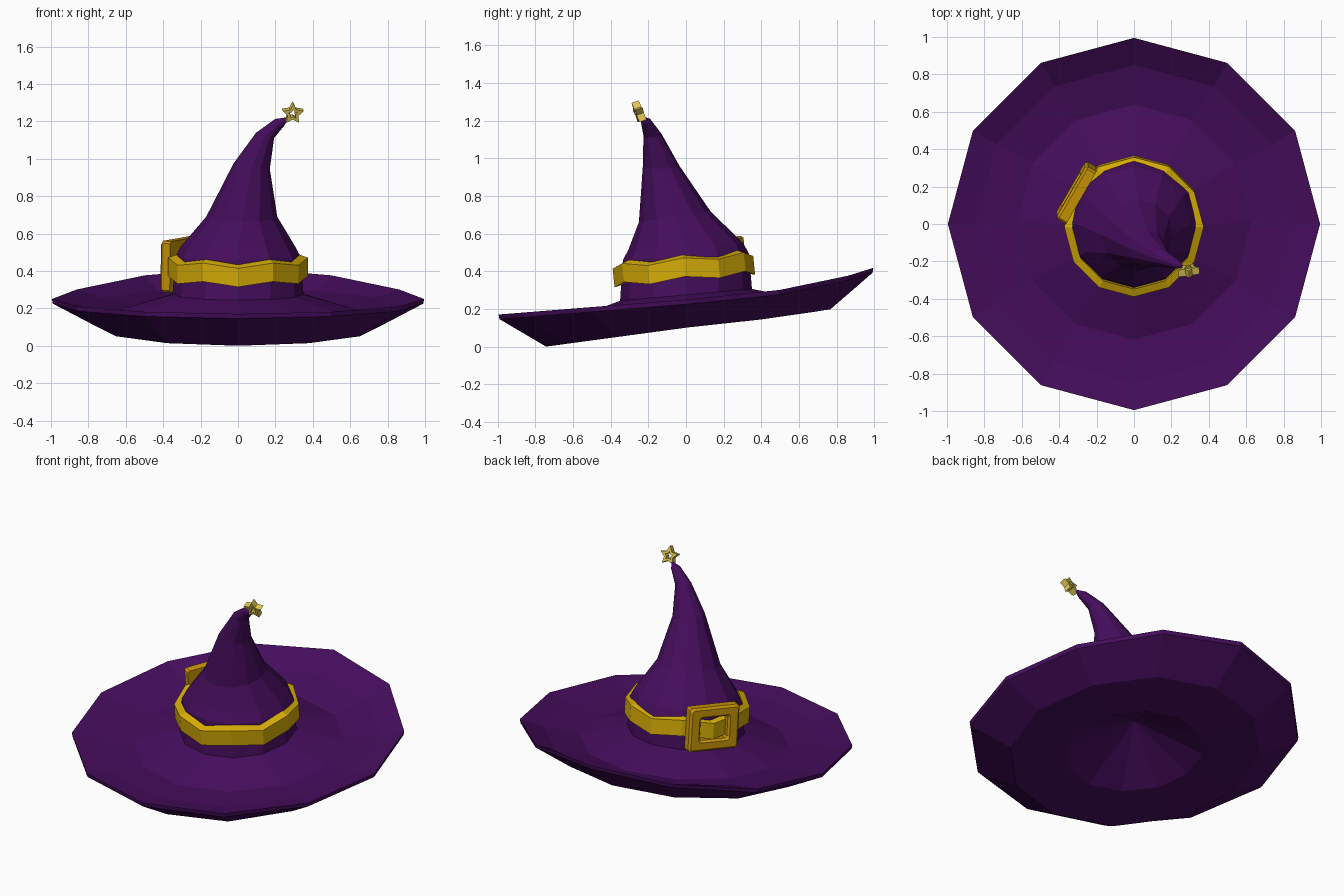
import bpy, bmesh, math
from mathutils import Vector, Matrix

if "Cube" in bpy.data.objects:
    bpy.data.objects.remove(bpy.data.objects["Cube"])

N = 12


def material(name, rgb):
    m = bpy.data.materials.new(name)
    m.diffuse_color = (*rgb, 1)
    m.use_nodes = True
    m.node_tree.nodes["Principled BSDF"].inputs["Base Color"].default_value = m.diffuse_color
    return m


PURPLE = material("purple_felt", (0.060, 0.004, 0.108))
GOLD = material("gold_band", (0.68, 0.42, 0.002))
BRASS = material("brass_buckle", (0.60, 0.31, 0.002))
STAR = material("pale_gold", (0.74, 0.57, 0.09))


def finish(name, bm, mat):
    bmesh.ops.recalc_face_normals(bm, faces=bm.faces)
    me = bpy.data.meshes.new(name)
    bm.to_mesh(me)
    bm.free()
    me.materials.append(mat)
    ob = bpy.data.objects.new(name, me)
    bpy.context.collection.objects.link(ob)
    return ob


def loft(name, rings, mat, tips=None, closed=False):
    """Skin a list of point rings; optional end tips, or close into a torus."""
    bm = bmesh.new()
    vs = [[bm.verts.new(p) for p in r] for r in rings]
    n = len(rings[0])
    pairs = list(zip(vs, vs[1:])) + ([(vs[-1], vs[0])] if closed else [])
    for a, b in pairs:
        for i in range(n):
            j = (i + 1) % n
            bm.faces.new((a[i], a[j], b[j], b[i]))
    if tips:
        for tip, ring in zip(tips, (vs[0], vs[-1])):
            t = bm.verts.new(tip)
            for i in range(n):
                bm.faces.new((t, ring[i], ring[(i + 1) % n]))
    return finish(name, bm, mat)


def ring(r, zfun, cx=0, cy=0):
    pts = []
    for k in range(N):
        a = math.tau * k / N
        dx, dy = r * math.cos(a), r * math.sin(a)
        pts.append((cx + dx, cy + dy, zfun(dx, dy)))
    return pts


def tilt(z, sx=0, sy=0):
    return lambda x, y: z + sx * x + sy * y


def rim(z):
    # brim edge curls up toward the back
    return lambda x, y: z + 0.08 * y + 0.09 * max(y, 0) ** 3


def under(x, y):
    # lowest crease of the underside, a little flatter behind the middle
    return 0.102 + (0.135 * y if y < 0 else 0.09 * y + 0.05 * y * y)


# Hat: hollow underside, dished brim and bent crown as one skin
hat_rings = [
    ring(0.415, tilt(0.105, 0, 0.11)),
    ring(0.755, under, 0, 0.012),
    ring(0.99, rim(0.225)),
    ring(0.995, rim(0.25)),
    ring(0.85, lambda x, y: 0.22 + 0.083 * y + 0.025 * max(y, 0) ** 2),
    ring(0.628, tilt(0.195, 0, 0.083), 0.0, 0.01),
    ring(0.35, tilt(0.275, 0, 0.09)),
    ring(0.335, tilt(0.475, 0, 0.05)),
    ring(0.305, tilt(0.532, 0, 0.05)),
    ring(0.19, tilt(0.69, 0, 0.15), 0.02, -0.06),
    ring(0.097, tilt(0.96, -0.15, 0.0), 0.073, -0.132),
    ring(0.048, tilt(1.125, -0.3, 0.1), 0.145, -0.178),
    ring(0.026, tilt(1.197, -0.6, 0.2), 0.225, -0.213),
]
loft("hat", hat_rings, PURPLE, tips=[(0, 0, 0.315), (0.268, -0.23, 1.222)])


# Band: wavy tilted hoop around the crown
def band_ring(r, dz):
    pts = ring(r, tilt(0.415 + dz, 0, 0.09), 0, -0.012 - 0.1 * dz)
    return [(x, y, z + (-0.01 if k % 2 else 0.014)) for k, (x, y, z) in enumerate(pts)]


loft("band", [band_ring(0.325, -0.045), band_ring(0.373, -0.057),
              band_ring(0.373, 0.042), band_ring(0.33, 0.058)], GOLD, closed=True)


# Buckle: square frame with chamfered edges and clipped corners
def square(w, h, d, m, c=0.012):
    pts = []
    for sx, sy in ((-1, -1), (1, -1), (1, 1), (-1, 1)):
        pair = [(sx * w, sy * (h - c)), (sx * (w - c), sy * h)]
        pts += pair if sx * sy > 0 else pair[::-1]
    return [m @ Vector((x, y, d)) for x, y in pts]


normal = Vector((-0.866, 0.5, 0.06)).normalized()
side = Vector((0.5, 0.866, 0.09)).normalized()
up = side.cross(normal).normalized()
if up.z < 0:
    up = -up
frame = Matrix((side, up, normal)).transposed().to_4x4()
frame.translation = (-0.309, 0.168, 0.436)
loft("buckle", [square(0.163, 0.138, -0.03, frame), square(0.163, 0.138, 0.02, frame),
                square(0.15, 0.125, 0.034, frame), square(0.102, 0.082, 0.034, frame),
                square(0.09, 0.07, 0.02, frame), square(0.09, 0.07, -0.03, frame)],
     BRASS, closed=True)

# Star: thick open star on the tip
pose = Matrix.Translation((0.292, -0.25, 1.244)) @ Matrix.Rotation(math.radians(8), 4, 'Z') \
    @ Matrix.Rotation(math.radians(110), 4, 'X')


def star(scale, d):
    pts = []
    for k in range(10):
        a = math.pi / 2 + math.pi * k / 5
        r = (0.06 if k % 2 == 0 else 0.03) * scale
        pts.append(pose @ Vector((r * math.cos(a), r * math.sin(a), d)))
    return pts


loft("tip_star", [star(1, -0.02), star(1, 0.02), star(0.45, 0.02), star(0.45, -0.02)],
     STAR, closed=True)
